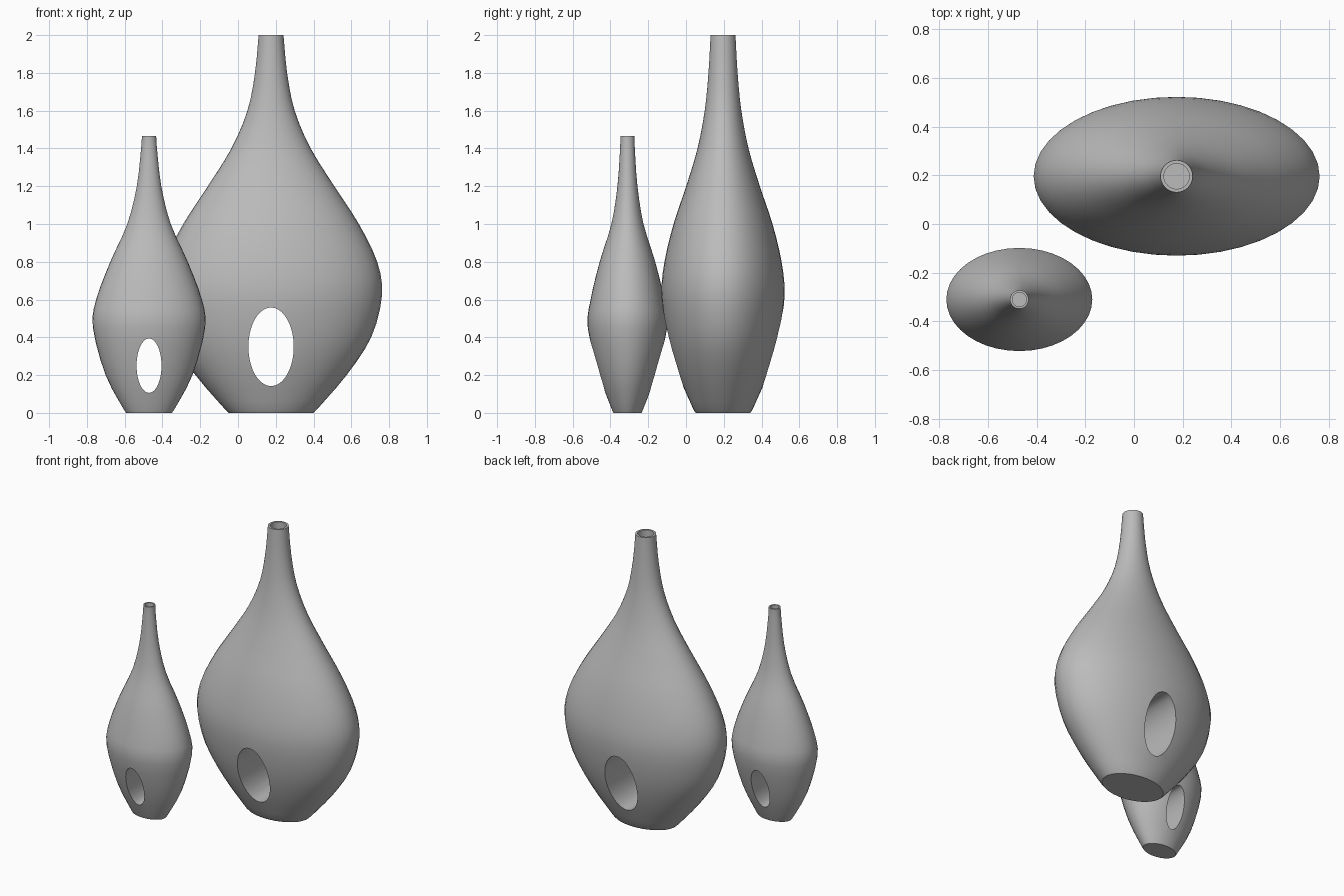
import bpy
import bmesh
from math import cos, sin, pi, radians

old = bpy.data.objects.get("Cube")
if old:
    bpy.data.objects.remove(old, do_unlink=True)

SEGMENTS = 40

# Matte grey ceramic
ceramic = bpy.data.materials.new("grey_ceramic")
ceramic.use_nodes = True
colour = (0.5, 0.5, 0.5, 1)
ceramic.diffuse_color = colour
ceramic.node_tree.nodes["Principled BSDF"].inputs["Base Color"].default_value = colour


def smooth_profile(points, steps=3):
    """Catmull-Rom curve through (height, half width, half depth) points."""
    ends = [points[0]] + points + [points[-1]]
    result = []
    for a, b, c, d in zip(ends, ends[1:], ends[2:], ends[3:]):
        for k in range(steps):
            t = k / steps
            result.append([
                0.5 * (2 * q + (r - p) * t + (2 * p - 5 * q + 4 * r - s) * t * t
                       + (3 * q - p - 3 * r + s) * t ** 3)
                for p, q, r, s in zip(a, b, c, d)])
    return result + [list(points[-1])]


def new_object(name, bm):
    bmesh.ops.recalc_face_normals(bm, faces=bm.faces)
    mesh = bpy.data.meshes.new(name)
    bm.to_mesh(mesh)
    bm.free()
    obj = bpy.data.objects.new(name, mesh)
    bpy.context.collection.objects.link(obj)
    return obj


def loft(name, rings, place):
    """Skin elliptical rings and close both ends."""
    bm = bmesh.new()
    loops = []
    for height, a, b in rings:
        angles = [2 * pi * i / SEGMENTS for i in range(SEGMENTS)]
        loops.append([bm.verts.new(place(a * cos(t), b * sin(t), height)) for t in angles])
    for low, high in zip(loops, loops[1:]):
        for i in range(SEGMENTS):
            j = (i + 1) % SEGMENTS
            bm.faces.new((low[i], low[j], high[j], high[i]))
    bm.faces.new(loops[0][::-1])
    bm.faces.new(loops[-1])
    return new_object(name, bm)


def build_vase(name, centre, profile, hole_z, hole_w, hole_h, mouth, depth):
    cx, cy = centre
    # Body, with a rounded foot below and a recessed mouth on top
    foot_z, foot_a, foot_b = profile[0]
    top = profile[-1][0]
    rings = [(0, foot_a * 0.93, foot_b * 0.93)] + smooth_profile(profile)
    rings += [(top, mouth, mouth), (top - depth, mouth, mouth)]
    body = loft(name, rings, lambda u, v, h: (cx + u, cy + v, h))

    # Oval tunnel running from front to back
    cutter = loft(name + "_cutter", [(-1, hole_w, hole_h), (1, hole_w, hole_h)],
                  lambda u, v, h: (cx + u, cy + h, hole_z + v))
    cutter.hide_render = True
    cut = body.modifiers.new("tunnel", "BOOLEAN")
    cut.operation = "DIFFERENCE"
    cut.solver = "EXACT"
    cut.object = cutter
    graph = bpy.context.evaluated_depsgraph_get()
    mesh = bpy.data.meshes.new_from_object(body.evaluated_get(graph))
    body.modifiers.clear()
    body.data = mesh
    bpy.data.objects.remove(cutter, do_unlink=True)

    mesh.materials.clear()
    mesh.materials.append(ceramic)
    bpy.ops.object.select_all(action="DESELECT")
    body.select_set(True)
    bpy.context.view_layer.objects.active = body
    bpy.ops.object.shade_smooth_by_angle(angle=radians(35))


large_profile = [
    (0.015, 0.24, 0.155), (0.2, 0.40, 0.235), (0.4, 0.53, 0.295),
    (0.62, 0.587, 0.326), (0.8, 0.562, 0.31), (1.0, 0.465, 0.262),
    (1.2, 0.335, 0.195), (1.4, 0.21, 0.135), (1.6, 0.125, 0.097),
    (1.8, 0.085, 0.077), (2.0, 0.066, 0.066)]
small_profile = [
    (0.012, 0.13, 0.08), (0.2, 0.23, 0.15), (0.45, 0.297, 0.21),
    (0.6, 0.28, 0.195), (0.8, 0.205, 0.147), (1.0, 0.115, 0.085),
    (1.2, 0.065, 0.053), (1.4, 0.042, 0.039), (1.465, 0.038, 0.038)]

build_vase("large_vase", (0.175, 0.196), large_profile, 0.35, 0.12, 0.208, 0.052, 0.1)
build_vase("small_vase", (-0.471, -0.31), small_profile, 0.25, 0.066, 0.144, 0.029, 0.06)
